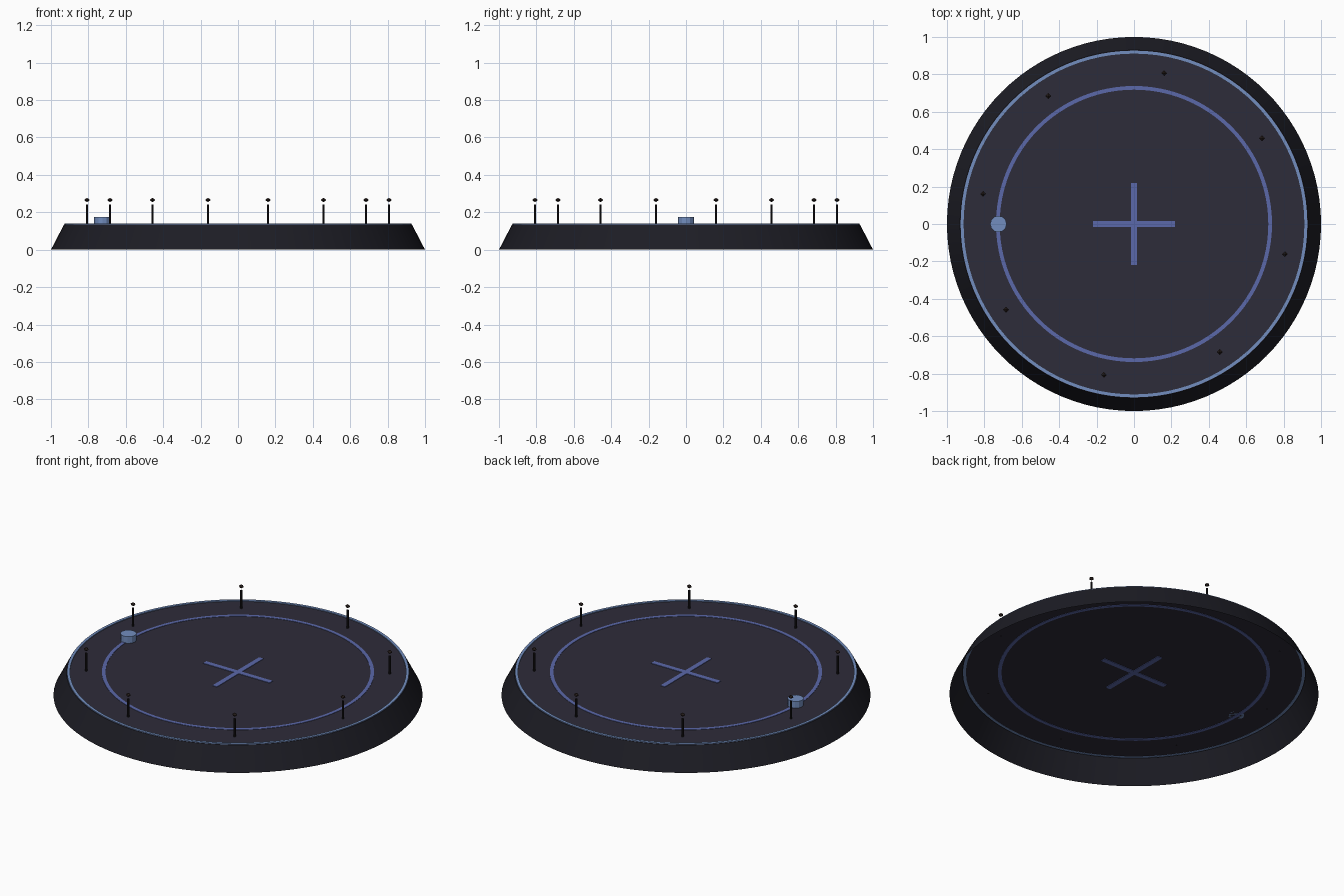
import bpy, bmesh, math

cube = bpy.data.objects.get("Cube")
if cube:
    bpy.data.objects.remove(cube, do_unlink=True)

TOP = 0.135      # height of the platform deck
SIDES = 96


def material(name, rgb):
    m = bpy.data.materials.new(name)
    m.use_nodes = True
    col = (*rgb, 1.0)
    m.diffuse_color = col
    bsdf = next(n for n in m.node_tree.nodes if n.type == 'BSDF_PRINCIPLED')
    bsdf.inputs["Base Color"].default_value = col
    bsdf.inputs["Roughness"].default_value = 0.8
    return m


deck_mat = material("dark slate", (0.027, 0.025, 0.041))
wall_mat = material("deep charcoal", (0.012, 0.012, 0.018))
rune_mat = material("indigo blue", (0.105, 0.14, 0.40))
trim_mat = material("pale steel blue", (0.17, 0.27, 0.52))
post_mat = material("black iron", (0.010, 0.008, 0.010))
tip_mat = material("dark brown", (0.022, 0.014, 0.012))


def finish(name, bm, mat, smooth=False):
    bmesh.ops.recalc_face_normals(bm, faces=bm.faces)
    me = bpy.data.meshes.new(name)
    bm.to_mesh(me)
    bm.free()
    me.materials.append(mat)
    ob = bpy.data.objects.new(name, me)
    bpy.context.collection.objects.link(ob)
    if smooth:
        bpy.ops.object.select_all(action='DESELECT')
        ob.select_set(True)
        bpy.context.view_layer.objects.active = ob
        bpy.ops.object.shade_smooth_by_angle(angle=math.radians(30))
    return ob


def lathe(name, profile, mat, closed=False, smooth=True):
    """Spin a list of (radius, z) points around the z axis."""
    bm = bmesh.new()
    rings = []
    for r, z in profile:
        rings.append([bm.verts.new((r * math.cos(2 * math.pi * i / SIDES),
                                    r * math.sin(2 * math.pi * i / SIDES), z))
                      for i in range(SIDES)])
    pairs = list(zip(rings, rings[1:]))
    if closed:
        pairs.append((rings[-1], rings[0]))
    for a, b in pairs:
        for i in range(SIDES):
            j = (i + 1) % SIDES
            bm.faces.new((a[i], a[j], b[j], b[i]))
    return finish(name, bm, mat, smooth)


def ring(name, r_in, r_out, z0, z1, mat):
    return lathe(name, [(r_in, z0), (r_out, z0), (r_out, z1), (r_in, z1)], mat, True)


def prism(name, x, y, z0, z1, radius, sides, mat, r_top=None):
    bm = bmesh.new()
    bmesh.ops.create_cone(bm, cap_ends=True, segments=sides, radius1=radius,
                          radius2=radius if r_top is None else r_top, depth=z1 - z0)
    bmesh.ops.translate(bm, verts=bm.verts, vec=(x, y, (z0 + z1) / 2))
    return finish(name, bm, mat)


# Sloping platform skirt, open underneath
lathe("platform_wall", [(1.0, 0.0), (0.93, TOP)], wall_mat)

# Deck: a single flat disc
bm = bmesh.new()
bmesh.ops.create_circle(bm, cap_ends=True, segments=SIDES, radius=0.93)
bmesh.ops.translate(bm, verts=bm.verts, vec=(0, 0, TOP))
deck = finish("platform_deck", bm, deck_mat)
if deck.data.polygons[0].normal.z < 0:
    deck.data.flip_normals()

# Edge trim and inlaid circle
ring("edge_trim", 0.911, 0.927, TOP - 0.001, TOP + 0.005, trim_mat)
ring("inlaid_circle", 0.718, 0.738, TOP - 0.002, TOP + 0.002, rune_mat)

# Inlaid cross in the middle, showing on both sides of the deck
bm = bmesh.new()
h, a, z0, z1 = 0.015, 0.22, TOP - 0.003, TOP + 0.003
outline = [(h, h), (h, a), (-h, a), (-h, h), (-a, h), (-a, -h),
           (-h, -h), (-h, -a), (h, -a), (h, -h), (a, -h), (a, h)]
face = bm.faces.new([bm.verts.new((x, y, z0)) for x, y in outline])
ext = bmesh.ops.extrude_face_region(bm, geom=[face], use_keep_orig=True)
bmesh.ops.translate(bm, vec=(0, 0, z1 - z0),
                    verts=[v for v in ext["geom"] if isinstance(v, bmesh.types.BMVert)])
finish("center_cross", bm, rune_mat)

# Small round marker on the inlaid circle
prism("marker_puck", -0.725, 0, TOP, 0.175, 0.044, 12, trim_mat)

# Eight thin posts, each with a floating diamond tip
for k in range(8):
    ang = math.radians(33.75 + 45 * k)
    x, y = 0.823 * math.cos(ang), 0.823 * math.sin(ang)
    prism(f"post_{k + 1}", x, y, TOP, 0.243, 0.0065, 8, post_mat)
    bm = bmesh.new()
    bmesh.ops.create_uvsphere(bm, u_segments=4, v_segments=2, radius=0.016)
    for v in bm.verts:
        v.co.z *= 0.75
        v.co += type(v.co)((x, y, 0.266))
    finish(f"post_tip_{k + 1}", bm, tip_mat)
